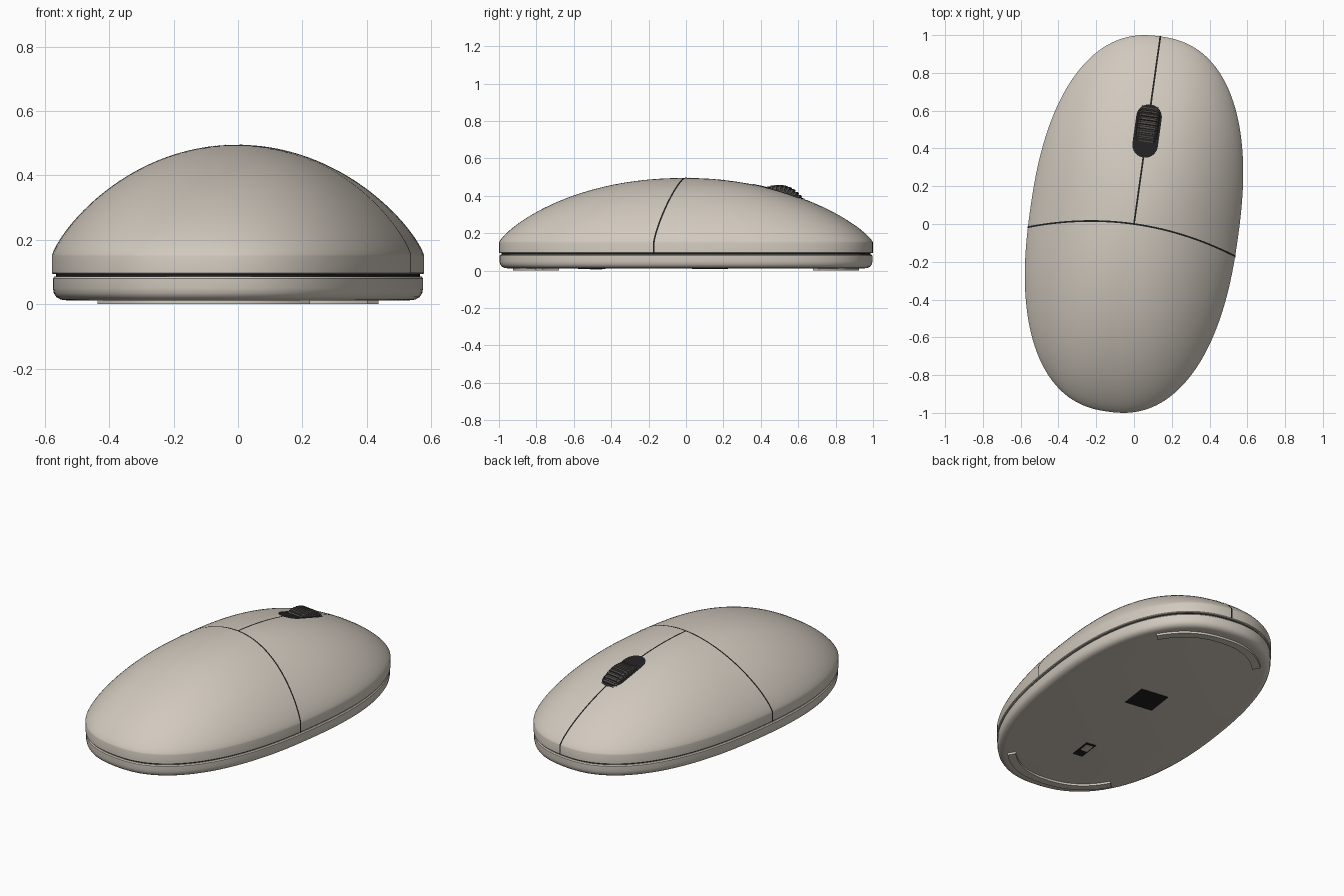
import bpy, math

if "Cube" in bpy.data.objects:
    bpy.data.objects.remove(bpy.data.objects["Cube"])

A, B, P = 0.555, 1.003, 2.35      # half width, half length, roundness of the outline
RIM, RISE = 0.15, 0.345           # height where the dome starts, and its rise
TURN = math.radians(-8)           # the body is turned a little on the table
N = 128


def material(name, rgb):
    m = bpy.data.materials.new(name)
    m.diffuse_color = (*rgb, 1)
    m.use_nodes = True
    m.node_tree.nodes["Principled BSDF"].inputs["Base Color"].default_value = m.diffuse_color
    return m


BEIGE = material("warm_beige", (0.64, 0.585, 0.515))
GREY = material("dark_grey_rubber", (0.075, 0.071, 0.066))
BLACK = material("seam_black", (0.015, 0.015, 0.015))


def make(name, verts, faces, mat, angle=35):
    me = bpy.data.meshes.new(name)
    me.from_pydata(verts, [], faces)
    me.materials.append(mat)
    ob = bpy.data.objects.new(name, me)
    bpy.context.collection.objects.link(ob)
    ob.rotation_euler.z = TURN
    bpy.ops.object.select_all(action='DESELECT')
    ob.select_set(True)
    bpy.context.view_layer.objects.active = ob
    bpy.ops.object.mode_set(mode='EDIT')
    bpy.ops.mesh.select_all(action='SELECT')
    bpy.ops.mesh.normals_make_consistent(inside=False)
    bpy.ops.object.mode_set(mode='OBJECT')
    bpy.ops.object.shade_smooth_by_angle(angle=math.radians(angle))
    return ob


def outline(phi, a=A, b=B):
    c, s = math.cos(phi), math.sin(phi)
    return (a * math.copysign(abs(c) ** (2 / P), c),
            b * math.copysign(abs(s) ** (2 / P), s))


def dome_z(u, v):
    t = min(1, (abs(u / A) ** P + abs(v / B) ** P) ** (1 / P))
    k = 2 + 0.15 * max(0, -v / B) / max(t, 1e-6)
    return RIM + RISE * max(0, 1 - t ** k) ** 0.78


def loft(name, rings, mat, caps=True, angle=35):
    """Join equal closed rings of points, bottom to top."""
    n = len(rings[0])
    verts = [p for r in rings for p in r]
    faces = [(i * n + j, i * n + (j + 1) % n, (i + 1) * n + (j + 1) % n, (i + 1) * n + j)
             for i in range(len(rings) - 1) for j in range(n)]
    if caps:
        faces += [tuple(reversed(range(n))), tuple(range(len(verts) - n, len(verts)))]
    return make(name, verts, faces, mat, angle)


def inset_ring(d, z):
    return [(*outline(2 * math.pi * i / N, A - d, B - d), z) for i in range(N)]


# Upper shell: short wall, then the dome
shell = [inset_ring(d, z) for d, z in ((0.012, 0.093), (0.003, 0.093), (0, 0.097), (0, RIM))]
for i in range(1, 40):
    t = math.cos(math.pi / 2 * i / 40)
    ring = [outline(2 * math.pi * j / N, A * t, B * t) for j in range(N)]
    shell.append([(u, v, dome_z(u, v)) for u, v in ring])
tip = 0.004
shell.append([(u * tip, v * tip, RIM + RISE) for u, v, _ in shell[3]])
loft("upper_shell", shell, BEIGE)

# Base with a rounded lower edge, and the dark gap above it
loft("base", [inset_ring(d, z) for d, z in (
    (0.045, 0.012), (0.028, 0.014), (0.014, 0.022), (0.006, 0.034),
    (0.003, 0.05), (0.003, 0.08), (0.008, 0.086))], BEIGE)
loft("base_gap", [inset_ring(0.013, 0.08), inset_ring(0.013, 0.1)], BLACK)


def ribbon(name, left, right):
    n = len(left)
    make(name, left + right, [(i, i + 1, n + i + 1, n + i) for i in range(n - 1)], BLACK)


def lifted(u, v, z=None):
    if z is None:
        z = dome_z(u, v) + 0.0015
    return (u * 1.0025, v * 1.0025, z)


# Seam across the back: bows towards the tail at both sides
def cross_edge(shift):
    pts = []
    for i in range(-40, 41):
        s = math.sin(math.pi / 2 * i / 40)
        v = -0.095 * s * s + shift
        pts.append(lifted(s * A * (1 - abs(v / B) ** P) ** (1 / P), v))
    def wall(p):
        return (p[0], p[1], 0.096)
    return [wall(pts[0])] + pts + [wall(pts[-1])]


ribbon("palm_seam", cross_edge(-0.0045), cross_edge(0.0045))


# Seam between the two buttons
def button_edge(u):
    pts = [lifted(u, B * math.sin(math.pi / 2 * i / 40)) for i in range(41)]
    return pts + [(pts[-1][0], pts[-1][1], 0.096)]


ribbon("button_seam", button_edge(-0.0045), button_edge(0.0045))

# Wheel slot: a stadium lying on the dome
WV = 0.497
slot = []
for k in (1, 0.8, 0.6, 0.4, 0.2, 0.02):
    ring = []
    for i in range(48):
        f = 2 * math.pi * (i + 0.5) / 48
        u = 0.068 * math.cos(f) * k
        v = WV + (0.068 * math.sin(f) + math.copysign(0.074, math.sin(f))) * k
        ring.append((u, v, dome_z(u, v) + 0.003))
    slot.append(ring)
loft("wheel_slot", slot, BLACK, caps=False)

# Scroll wheel with square ridges
TEETH = 40
wheel = []
for x, drop in ((-0.056, 0.024), (-0.052, 0.009), (-0.042, 0), (0.042, 0), (0.052, 0.009), (0.056, 0.024)):
    ring = []
    for i in range(TEETH):
        for part, cut in ((0, 0), (0.5, 0), (0.58, 0.008), (0.92, 0.008)):
            f = 2 * math.pi * (i + part) / TEETH
            r = 0.153 - drop - cut
            ring.append((x, WV + r * math.cos(f), 0.305 + r * math.sin(f)))
    wheel.append(ring)
loft("scroll_wheel", wheel, GREY, angle=20)

# Curved glide feet at both ends
for name, side in (("front_foot", -1), ("rear_foot", 1)):
    arc = [math.radians(53 + 74 * i / 24) * side for i in range(25)]
    ring = [outline(f, A * 0.925, B * 0.925) for f in arc]
    ring += [outline(f, A * 0.925 - 0.045, B * 0.925 - 0.045) for f in reversed(arc)]
    n = len(ring)
    verts = [(u, v, z) for z in (0, 0.014) for u, v in ring]
    faces = [(i, (i + 1) % n, n + (i + 1) % n, n + i) for i in range(n)]
    for o in (0, n):
        faces += [(o + i, o + i + 1, o + n - 2 - i, o + n - 1 - i) for i in range(24)]
    make(name, verts, faces, BEIGE)


# Sensor window and power switch on the underside
def plate(name, v, su, sv, z0, z1, mat):
    rings = [[(x * su / 2, v + y * sv / 2, z) for x, y in ((-1, -1), (1, -1), (1, 1), (-1, 1))]
             for z in (z0, z1)]
    loft(name, rings, mat)


plate("sensor_window", 0.13, 0.17, 0.17, 0.009, 0.014, BLACK)
plate("switch_recess", -0.51, 0.06, 0.14, 0.009, 0.014, BLACK)
plate("switch_slider", -0.485, 0.04, 0.06, 0.005, 0.013, BEIGE)
